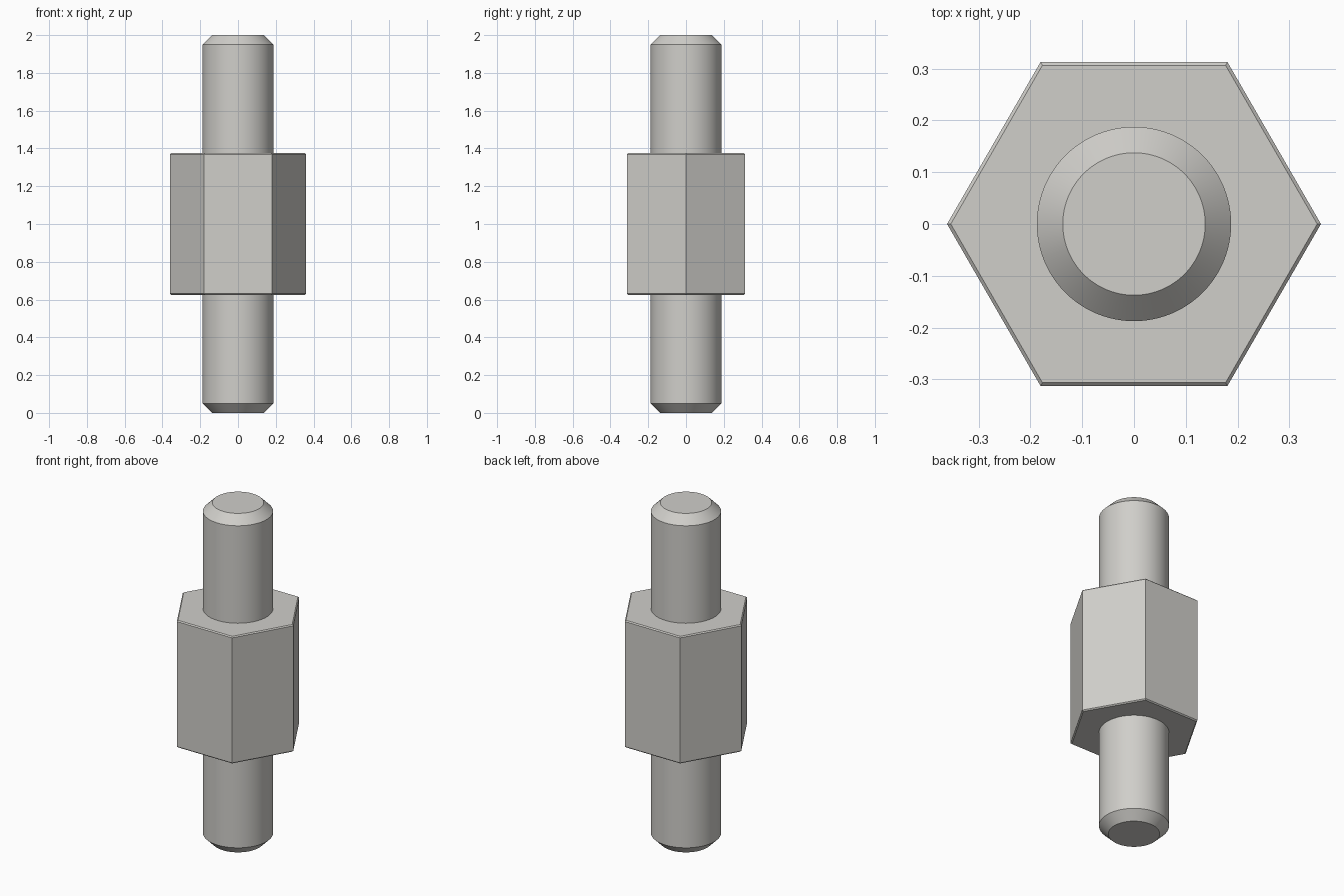
import bpy
import math

if "Cube" in bpy.data.objects:
    bpy.data.objects.remove(bpy.data.objects["Cube"], do_unlink=True)

# One plain metal colour
metal = bpy.data.materials.new("light_grey_metal")
metal.use_nodes = True
colour = (0.63, 0.62, 0.59, 1.0)
metal.diffuse_color = colour
metal.node_tree.nodes["Principled BSDF"].inputs["Base Color"].default_value = colour


def chamfered_prism(name, sides, radius, bottom, top, chamfer):
    """Upright prism whose end edges are chamfered at 45 degrees."""
    bpy.ops.mesh.primitive_cylinder_add(
        vertices=sides, radius=radius, depth=top - bottom,
        location=(0, 0, (top + bottom) / 2))
    part = bpy.context.object
    part.name = name
    part.data.materials.append(metal)
    # Only the rim edges, lying flat in the end caps, are chamfered
    weight = part.data.attributes.new("bevel_weight_edge", 'FLOAT', 'EDGE')
    verts = part.data.vertices
    for edge in part.data.edges:
        a, b = (verts[i].co.z for i in edge.vertices)
        weight.data[edge.index].value = 1.0 if abs(a - b) < 0.001 else 0.0
    bevel = part.modifiers.new("end_chamfer", 'BEVEL')
    bevel.limit_method = 'WEIGHT'
    bevel.width = chamfer
    bevel.segments = 1
    bpy.ops.object.modifier_apply(modifier=bevel.name)
    return part


# Hexagonal body, corners on the x axis
AF_HALF = 0.3125
body = chamfered_prism("hex_body", 6, AF_HALF / math.cos(math.pi / 6),
                       0.625, 1.375, 0.00625)
body.rotation_euler.z = math.pi / 6

# Round studs at both ends, running through the body
stud = chamfered_prism("stud_rod", 96, 0.1875, 0.0, 2.0, 0.05)
bpy.ops.object.shade_smooth_by_angle(angle=math.radians(20))
